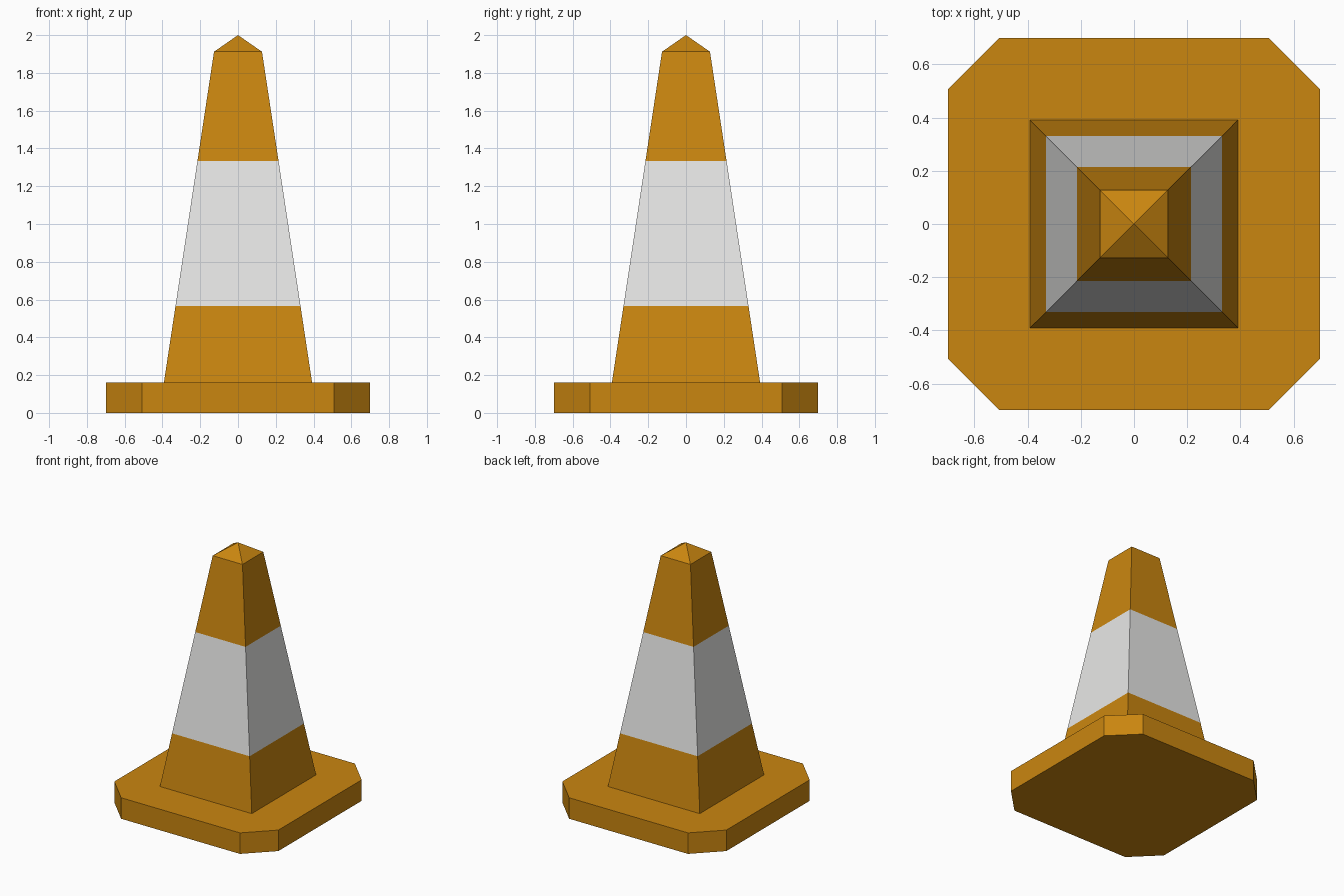
import bpy, bmesh

if "Cube" in bpy.data.objects:
    bpy.data.objects.remove(bpy.data.objects["Cube"])


def material(name, rgb):
    m = bpy.data.materials.new(name)
    m.diffuse_color = (*rgb, 1.0)
    m.use_nodes = True
    m.node_tree.nodes["Principled BSDF"].inputs["Base Color"].default_value = m.diffuse_color
    return m


orange = material("orange", (0.591, 0.238, 0.005))
white = material("white", (0.8, 0.8, 0.79))


def stack(name, rings, mats, apex=None):
    """Join horizontal rings of points into a closed flat-faced solid."""
    bm = bmesh.new()
    loops = [[bm.verts.new(p) for p in ring] for ring in rings]
    n = len(loops[0])
    bm.faces.new(loops[0][::-1])
    for a, b in zip(loops, loops[1:]):
        for i in range(n):
            j = (i + 1) % n
            bm.faces.new((a[i], a[j], b[j], b[i]))
    if apex:
        tip = bm.verts.new(apex)
        for i in range(n):
            bm.faces.new((loops[-1][i], loops[-1][(i + 1) % n], tip))
    else:
        bm.faces.new(loops[-1])
    bmesh.ops.recalc_face_normals(bm, faces=bm.faces[:])
    mesh = bpy.data.meshes.new(name)
    bm.to_mesh(mesh)
    bm.free()
    for m in mats:
        mesh.materials.append(m)
    obj = bpy.data.objects.new(name, mesh)
    bpy.context.collection.objects.link(obj)
    return obj


def octagon(half, flat, z):
    quarter = [(half, -flat), (half, flat)]
    pts = []
    for _ in range(4):
        pts += quarter
        quarter = [(-y, x) for x, y in quarter]
    return [(x, y, z) for x, y in pts]


def square(half, z):
    return [(sx * half, sy * half, z) for sx, sy in ((-1, -1), (1, -1), (1, 1), (-1, 1))]


# Square base plate with clipped corners
BASE_TOP, SHOULDER = 0.162, 1.912
stack("base_plate", [octagon(0.70, 0.507, z) for z in (0.0, BASE_TOP)], [orange])

# Tapered body with pointed cap, split at the stripe edges
STRIPE = (0.565, 1.333)


def taper(z):
    return 0.392 + (0.127 - 0.392) * (z - BASE_TOP) / (SHOULDER - BASE_TOP)


heights = (BASE_TOP, *STRIPE, SHOULDER)
body = stack("cone_body", [square(taper(z), z) for z in heights],
             [orange, white], apex=(0, 0, 2.0))

# White reflective band by height
for face in body.data.polygons:
    face.material_index = int(STRIPE[0] < face.center.z < STRIPE[1])
